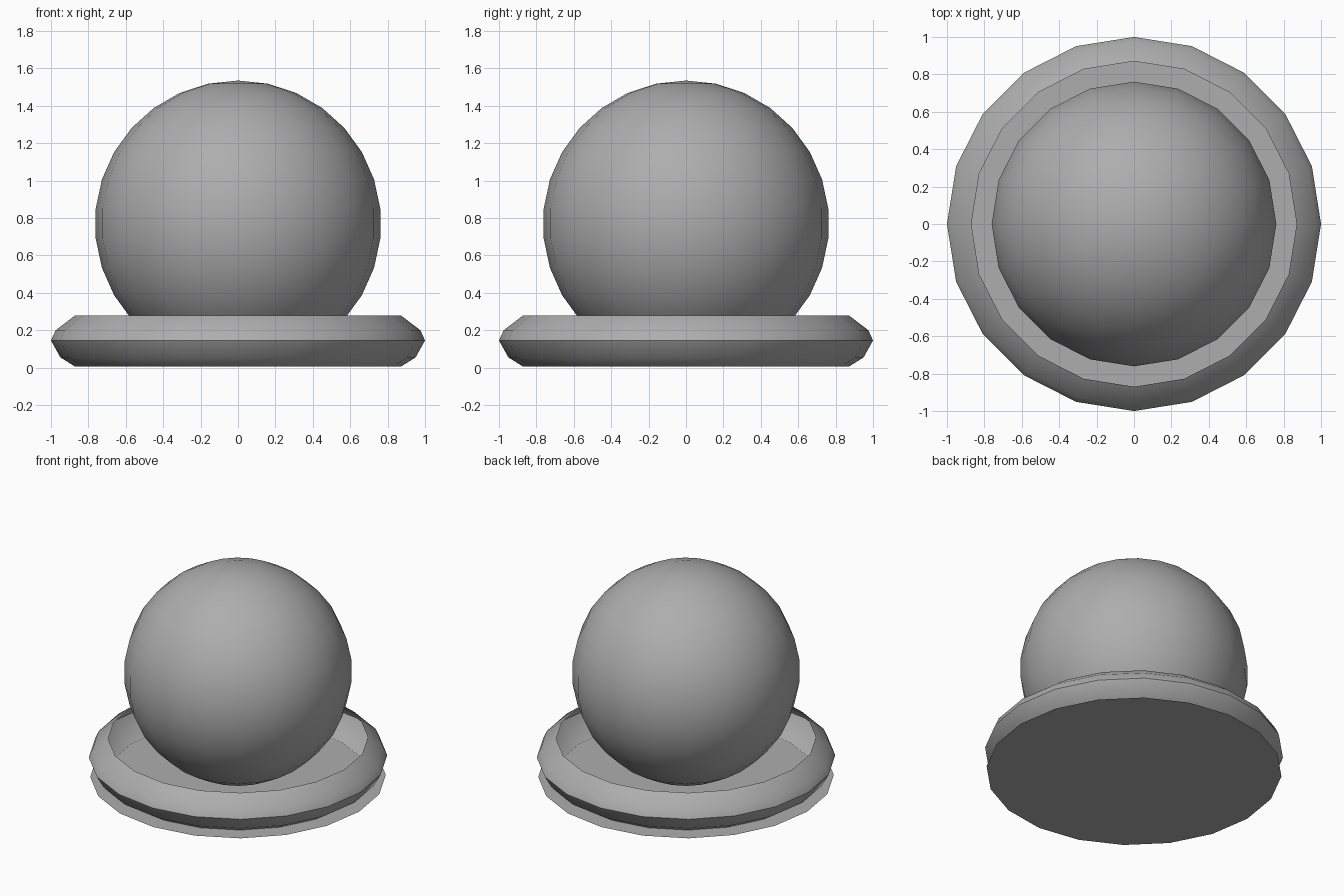
import bpy
import bmesh
from math import cos, sin, tau, radians

SIDES = 20

cube = bpy.data.objects.get("Cube")
if cube:
    bpy.data.objects.remove(cube, do_unlink=True)

grey = bpy.data.materials.new("plain grey")
grey.use_nodes = True
colour = (0.42, 0.42, 0.42, 1)
grey.diffuse_color = colour
grey.node_tree.nodes["Principled BSDF"].inputs["Base Color"].default_value = colour


def finish(bm, name, z=0.0):
    """Turn a bmesh into a smooth-shaded grey object at height z."""
    mesh = bpy.data.meshes.new(name)
    bm.to_mesh(mesh)
    bm.free()
    mesh.materials.append(grey)
    obj = bpy.data.objects.new(name, mesh)
    obj.location.z = z
    bpy.context.collection.objects.link(obj)
    bpy.ops.object.select_all(action="DESELECT")
    obj.select_set(True)
    bpy.context.view_layer.objects.active = obj
    bpy.ops.object.shade_smooth_by_angle(angle=radians(40))
    return obj


# Ball resting inside the dish
bm = bmesh.new()
bmesh.ops.create_uvsphere(bm, u_segments=SIDES, v_segments=15, radius=0.765)
finish(bm, "ball", 0.77)

# Open bulging rim: (radius, height) profile turned round the z axis
profile = [(0.87, 0.005), (0.95, 0.055), (1.0, 0.145), (0.975, 0.2), (0.87, 0.28)]
bm = bmesh.new()
rings = [[bm.verts.new((r * cos(tau * i / SIDES), r * sin(tau * i / SIDES), z))
          for i in range(SIDES)] for r, z in profile]
for low, high in zip(rings, rings[1:]):
    for i in range(SIDES):
        j = (i + 1) % SIDES
        bm.faces.new((low[i], low[j], high[j], high[i]))
finish(bm, "dish_rim")

# Paper-thin floor disc
bm = bmesh.new()
bmesh.ops.create_circle(bm, cap_ends=True, segments=SIDES, radius=0.99)
finish(bm, "floor_disc")
